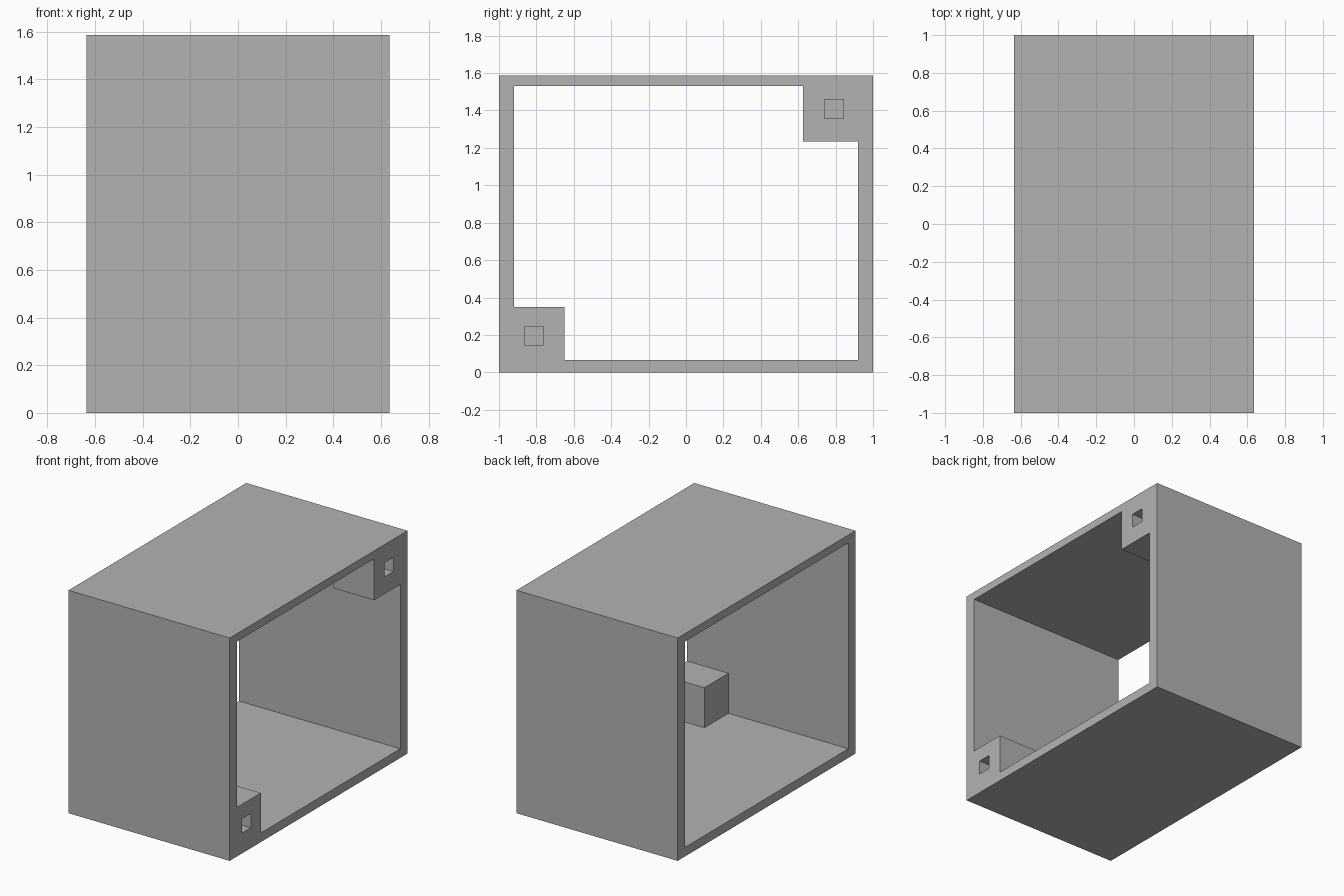
import bpy
import bmesh

default_cube = bpy.data.objects.get("Cube")
if default_cube:
    bpy.data.objects.remove(default_cube, do_unlink=True)

grey = bpy.data.materials.new("plain grey")
grey.use_nodes = True
colour = (0.45, 0.45, 0.45, 1)
grey.diffuse_color = colour
grey.node_tree.nodes["Principled BSDF"].inputs["Base Color"].default_value = colour

HALF_WIDTH = 0.635


def hollow_box(name, outer, inner, back, floor, through=False):
    """Box along x with a rectangular hole; rectangles are (y0, y1, z0, z1)."""
    bm = bmesh.new()

    def ring(rect, x):
        y0, y1, z0, z1 = rect
        return [bm.verts.new((x, y, z))
                for y, z in ((y0, z0), (y1, z0), (y1, z1), (y0, z1))]

    rings = [ring(outer, back), ring(outer, HALF_WIDTH),
             ring(inner, HALF_WIDTH), ring(inner, floor)]
    pairs = list(zip(rings, rings[1:]))
    if through:
        pairs.append((rings[-1], rings[0]))
    else:
        bm.faces.new(rings[0])
        bm.faces.new(rings[-1])
    for a, b in pairs:
        for i in range(4):
            j = (i + 1) % 4
            bm.faces.new((a[i], a[j], b[j], b[i]))
    bmesh.ops.recalc_face_normals(bm, faces=bm.faces)

    mesh = bpy.data.meshes.new(name)
    bm.to_mesh(mesh)
    bm.free()
    mesh.materials.append(grey)
    obj = bpy.data.objects.new(name, mesh)
    bpy.context.collection.objects.link(obj)
    return obj


# Outer casing, open at both ends
hollow_box("casing", (-1, 1, 0, 1.587), (-0.92, 0.92, 0.065, 1.53),
           -HALF_WIDTH, -HALF_WIDTH, through=True)

# Corner mounting blocks with blind square holes
hollow_box("lower_mounting_block", (-0.92, -0.65, 0.065, 0.35),
           (-0.864, -0.763, 0.145, 0.246), 0.31, 0.4)
hollow_box("upper_mounting_block", (0.625, 0.92, 1.235, 1.53),
           (0.74, 0.841, 1.357, 1.458), 0.31, 0.4)
